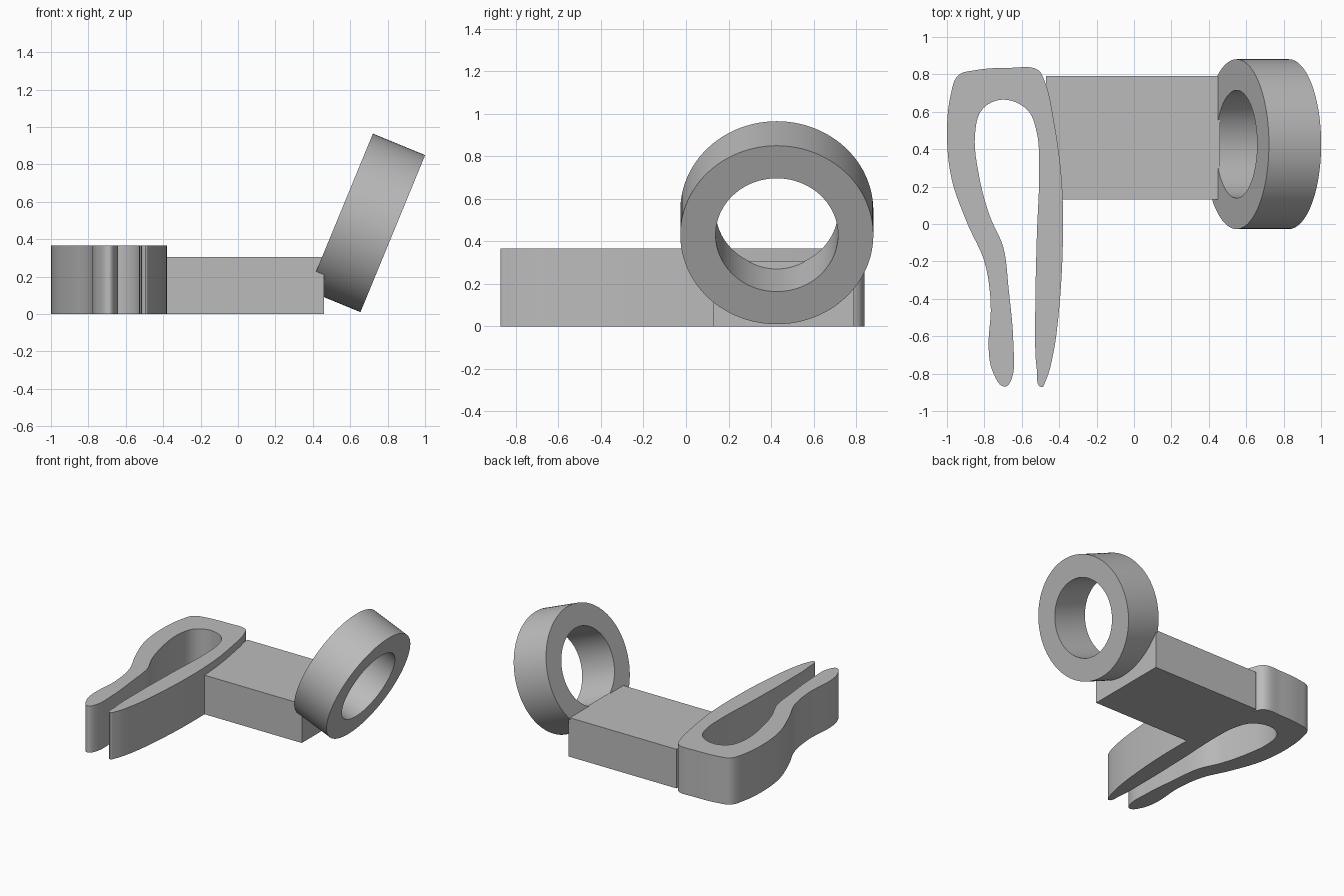
import bpy
import bmesh
import math
from mathutils import Vector, Matrix
from mathutils.geometry import interpolate_bezier

cube = bpy.data.objects.get("Cube")
if cube:
    bpy.data.objects.remove(cube, do_unlink=True)

# One plain grey plastic
grey = bpy.data.materials.new("grey_plastic")
grey.use_nodes = True
colour = (0.5, 0.5, 0.5, 1)
grey.diffuse_color = colour
grey.node_tree.nodes["Principled BSDF"].inputs["Base Color"].default_value = colour


def add_part(name, bm):
    """Turn a bmesh into a named object with sharp-edged smooth shading."""
    bmesh.ops.recalc_face_normals(bm, faces=bm.faces)
    mesh = bpy.data.meshes.new(name)
    bm.to_mesh(mesh)
    bm.free()
    mesh.materials.append(grey)
    obj = bpy.data.objects.new(name, mesh)
    bpy.context.collection.objects.link(obj)
    bpy.ops.object.select_all(action="DESELECT")
    obj.select_set(True)
    bpy.context.view_layer.objects.active = obj
    bpy.ops.object.shade_smooth_by_angle(angle=math.radians(35))
    return obj


def smooth_loop(points, steps):
    """Closed smooth curve through the points."""
    pts = [Vector((x, y, 0)) for x, y in points]
    count = len(pts)
    tangents = []
    for i, p in enumerate(pts):
        before = (p - pts[i - 1]).normalized()
        after = (pts[(i + 1) % count] - p).normalized()
        tangents.append((before + after).normalized())
    result = []
    for i, p in enumerate(pts):
        j = (i + 1) % count
        reach = (pts[j] - p).length / 3
        result += interpolate_bezier(p, p + tangents[i] * reach,
                                     pts[j] - tangents[j] * reach, pts[j], steps + 1)[:-1]
    return result


def extrude_up(bm, outline, height):
    face = bm.faces.new([bm.verts.new(p) for p in outline])
    top = bmesh.ops.extrude_face_region(bm, geom=[face], use_keep_orig=True)
    verts = [g for g in top["geom"] if isinstance(g, bmesh.types.BMVert)]
    bmesh.ops.translate(bm, verts=verts, vec=(0, 0, height))


# Spring clip: outer contour from the left tip over the back to the right tip,
# then the inner contour of the slot back again
outer = [(-.69, -.87), (-.755, -.79), (-.777, -.67), (-.766, -.43), (-.8, -.2),
         (-.89, 0), (-.975, .24), (-1, .48), (-.98, .69), (-.94, .795),
         (-.85, .822), (-.66, .835), (-.515, .825), (-.48, .77), (-.425, .53),
         (-.387, .24), (-.38, -.08), (-.4, -.45), (-.435, -.71), (-.475, -.845)]
inner = [(-.495, -.873), (-.52, -.775), (-.528, -.51), (-.52, -.08), (-.507, .32),
         (-.52, .49), (-.57, .61), (-.7, .665), (-.81, .615), (-.85, .48),
         (-.825, .24), (-.77, .04), (-.7, -.12), (-.67, -.35), (-.645, -.64),
         (-.655, -.83)]
bm = bmesh.new()
extrude_up(bm, smooth_loop(outer + inner, 6), .365)
add_part("spring_clip", bm)

# Connecting block between the clip and the ring
bm = bmesh.new()
left, right, front, back = -.47, .46, .13, .79
extrude_up(bm, [(left, front, 0), (right, front, 0),
                (right, back, 0), (left, back, 0)], .305)
add_part("connecting_block", bm)

# Tilted ring: a rectangular section spun about its axis
bm = bmesh.new()
outer_radius, hole_radius, half_width = .454, .288, .151
section = [bm.verts.new((r, 0, z)) for r, z in (
    (hole_radius, -half_width), (outer_radius, -half_width),
    (outer_radius, half_width), (hole_radius, half_width))]
edges = [bm.edges.new((section[i - 1], section[i])) for i in range(len(section))]
bmesh.ops.spin(bm, geom=section + edges, cent=(0, 0, 0), axis=(0, 0, 1),
               angle=math.tau, steps=96, use_merge=True)
bmesh.ops.remove_doubles(bm, verts=bm.verts, dist=1e-4)
ring = add_part("holder_ring", bm)
ring.matrix_world = (Matrix.Translation((.688, .427, .487))
                     @ Matrix.Rotation(math.radians(90 + 22.4), 4, "Y"))
